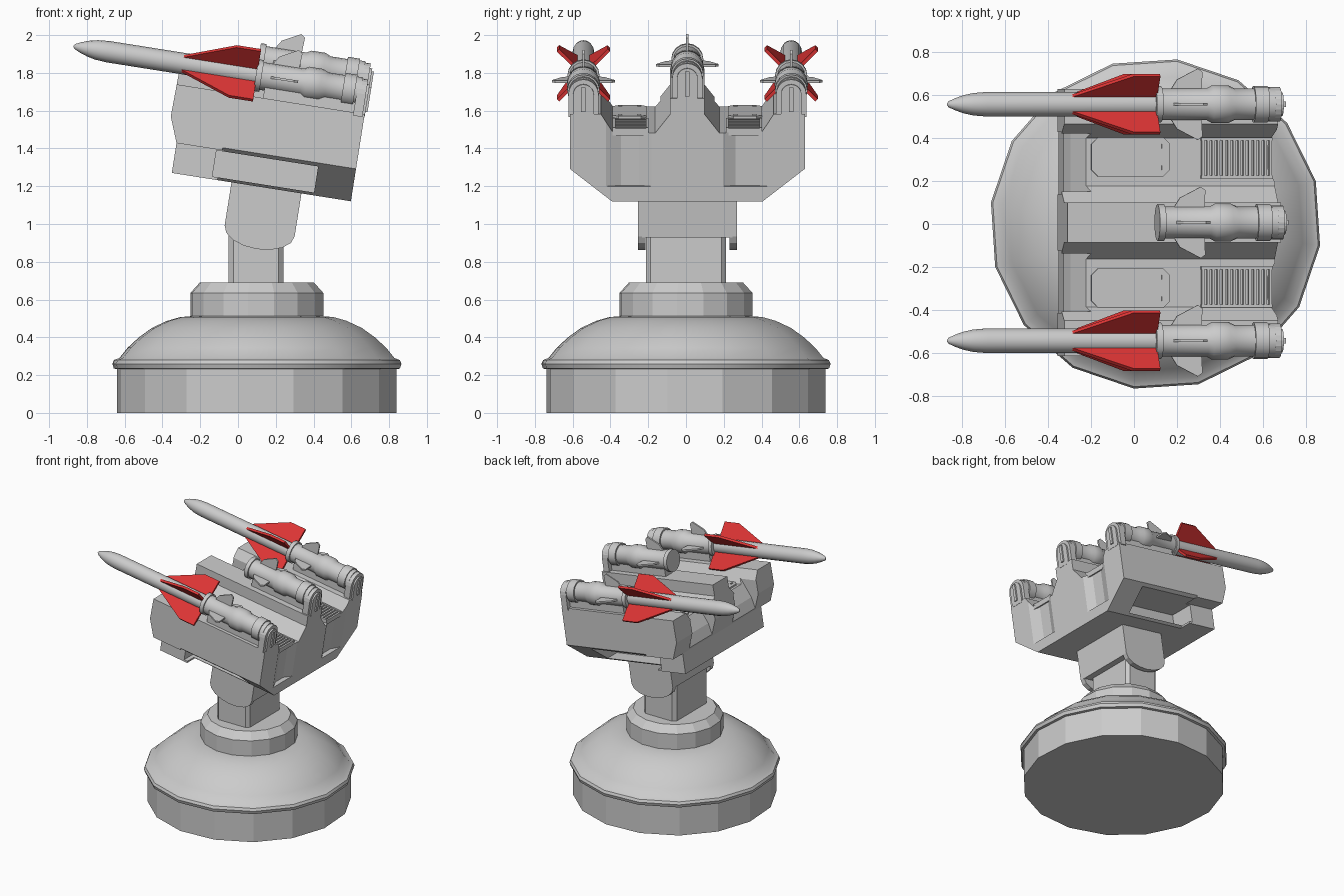
import bpy, bmesh, math
from mathutils import Matrix

if "Cube" in bpy.data.objects:
    bpy.data.objects.remove(bpy.data.objects["Cube"])

CX = 0.10                                            # base centre in x
HEAD = Matrix.Translation((0, 0.007, 0)) @ Matrix.Rotation(math.radians(9), 4, 'Y')
ROOT = Matrix.Identity(4)

red = bpy.data.materials.new("red_paint")
red.diffuse_color = (0.72, 0.035, 0.035, 1)
red.use_nodes = True
red.node_tree.nodes["Principled BSDF"].inputs["Base Color"].default_value = red.diffuse_color


def finish(name, bm, frame, mat=None, smooth=None):
    bmesh.ops.recalc_face_normals(bm, faces=bm.faces)
    me = bpy.data.meshes.new(name)
    bm.to_mesh(me)
    bm.free()
    ob = bpy.data.objects.new(name, me)
    bpy.context.collection.objects.link(ob)
    ob.matrix_world = frame
    if mat:
        me.materials.append(mat)
    if smooth:
        bpy.ops.object.select_all(action='DESELECT')
        ob.select_set(True)
        bpy.context.view_layer.objects.active = ob
        bpy.ops.object.shade_smooth_by_angle(angle=math.radians(smooth))
    return ob


def prism(name, pts, axis, lo, hi, frame=HEAD, move=None, mat=None):
    """Outline extruded along an axis: x takes (y,z), y takes (x,z), z takes (x,y)."""
    at = {'x': lambda p, h: (h, p[0], p[1]),
          'y': lambda p, h: (p[0], h, p[1]),
          'z': lambda p, h: (p[0], p[1], h)}[axis]
    bm = bmesh.new()
    a = [bm.verts.new(at(p, lo)) for p in pts]
    b = [bm.verts.new(at(p, hi)) for p in pts]
    bm.faces.new(a)
    bm.faces.new(b)
    n = len(pts)
    for i in range(n):
        j = (i + 1) % n
        bm.faces.new((a[i], a[j], b[j], b[i]))
    if move:
        bm.transform(move)
    return finish(name, bm, frame, mat)


def box(name, x, y, z, frame=HEAD):
    return prism(name, [(x[0], y[0]), (x[1], y[0]), (x[1], y[1]), (x[0], y[1])],
                 'z', z[0], z[1], frame)


def lathe(name, prof, axis, c, frame, n=16, phase=0.0, smooth=None):
    """Profile of (height, radius) turned about z or x through c."""
    bm = bmesh.new()
    rings = []
    for h, r in prof:
        ring = []
        for i in range(n):
            t = math.radians(phase) + 2 * math.pi * i / n
            p, q = c[0] + r * math.cos(t), c[1] + r * math.sin(t)
            ring.append(bm.verts.new((p, q, h) if axis == 'z' else (h, p, q)))
        rings.append(ring)
    for a, b in zip(rings, rings[1:]):
        for i in range(n):
            j = (i + 1) % n
            bm.faces.new((a[i], a[j], b[j], b[i]))
    bm.faces.new(rings[0])
    bm.faces.new(rings[-1])
    return finish(name, bm, frame, smooth=smooth)


def cut(ob, cutters):
    for c in cutters:
        m = ob.modifiers.new("cut", 'BOOLEAN')
        m.operation, m.solver, m.object = 'DIFFERENCE', 'EXACT', c
    bpy.context.view_layer.update()
    dg = bpy.context.evaluated_depsgraph_get()
    me = bpy.data.meshes.new_from_object(ob.evaluated_get(dg))
    ob.modifiers.clear()
    ob.data = me
    for c in cutters:
        bpy.data.objects.remove(c)


# Base drum, dome with rim, collar
lathe("base_drum", [(0, .746), (.24, .746)], 'z', (CX, 0), ROOT, phase=-7.5)
lathe("base_dome", [(.23, .74), (.235, .764), (.26, .772), (.28, .763), (.29, .735), (.345, .69),
                    (.40, .63), (.45, .56), (.487, .48), (.507, .41), (.513, .34)],
      'z', (CX, 0), ROOT, phase=-7.5, smooth=35)
lathe("collar", [(.50, .355), (.635, .355), (.69, .305)], 'z', (CX, 0), ROOT, phase=-7.5)

# Column with softened upright edges
k = .025
prism("column", [(-.05 + k, -.212), (.24 - k, -.212), (.24, -.212 + k), (.24, .212 - k),
                 (.24 - k, .212), (-.05 + k, .212), (-.05, .212 - k), (-.05, -.212 + k)],
      'z', .68, 1.1, ROOT)

# Tilting yoke with rounded ears
box("yoke_block", (-.225, .15), (-.24, .24), (.965, 1.25))
arc = [(-.0375 + .1875 * math.cos(t), .97 + .098 * math.sin(t))
       for t in [math.pi + math.pi * i / 8 for i in range(9)]]
for s in (1, -1):
    prism("yoke_ear", arc + [(.15, 1.25), (-.225, 1.25)], 'y', s * .222, s * .262)

# Launcher body: side profile carved by cutters
body = prism("launcher_body", [(-.545, 1.2), (.415, 1.2), (.415, 1.752), (-.59, 1.752),
                               (-.597, 1.495), (-.545, 1.36)], 'y', -.622, .622)
cutters = []
for s in (1, -1):
    def m(pts):
        return [(s * y, w) for y, w in pts]
    # trough between pods
    cutters.append(prism("c", m([(.092, 1.9), (.092, 1.665), (.17, 1.566), (.393, 1.566),
                                 (.457, 1.667), (.7, 1.667), (.7, 1.9)]), 'x', -.8, .6))
    # lower chamfer, side notch, front step
    cutters.append(prism("c", m([(.374, 1.18), (.65, 1.3955), (.65, 1.18)]), 'x', -.3, .6))
    cutters.append(box("c", (-.33, .215), tuple(sorted((s * .3, s * .8))), (1.215, 1.355)))
    cutters.append(box("c", (-.8, -.29), tuple(sorted((s * .5, s * .8))), (1.1, 1.36)))
    # rear groove
    cutters.append(prism("c", [(.43, s * .16), (.43, s * .465), (.38, s * .35), (.38, s * .255)],
                         'z', 1.28, 1.65))
    # front slope of trough
    cutters.append(prism("c", [(-.455, 1.6), (-.53, 1.46), (-.56, 1.34), (-.7, 1.34), (-.7, 1.6)],
                         'y', s * .13, s * .42))
cut(body, cutters)

# Trough hatches and grilles
for s in (1, -1):
    y0, y1, c = .215, .395, .03
    hatch = [(-.45 + c, y0), (-.08 - c, y0), (-.08, y0 + c), (-.08, y1 - c),
             (-.08 - c, y1), (-.45 + c, y1), (-.45, y1 - c), (-.45, y0 + c)]
    prism("hatch", [(u, s * y) for u, y in hatch], 'z', 1.55, 1.578)
    for u in (-.42, -.12):
        for y in (.255, .355):
            box("hatch_bolt", (u, u + .012), (s * y - .01, s * y + .01), (1.57, 1.584))
    for y in (.212, .388):
        box("grille_rail", (.065, .40), (s * y - .007, s * y + .007), (1.55, 1.592))
    for i in range(14):
        u = .068 + i * .0245
        box("grille_slat", (u, u + .013), (s * .30 - .085, s * .30 + .085), (1.55, 1.588))

TUBE = [(-.186, .075), (-.186, .085), (-.155, .085), (-.155, .074), (.06, .074), (.085, .088),
        (.16, .088), (.19, .074), (.28, .074), (.28, .086), (.345, .086), (.345, .077), (.376, .077)]
TUBE_FIN = [(-.115, .06), (-.08, .115), (.018, .166), (.04, .15), (.035, .06)]
MISSILE = [(-1.163, .004), (-1.155, .014), (-1.125, .028), (-1.085, .042), (-1.04, .052),
           (-.98, .057), (-.18, .057)]
MISSILE_FIN = [(-.60, .045), (-.31, .19), (-.18, .19), (-.18, .045)]

for y, w, top in ((-.55, 1.781, 1.66), (0, 1.867, 1.745), (.55, 1.781, 1.66)):
    # Launch tube with three small fins
    lathe("launch_tube", TUBE, 'x', (y, w), HEAD, smooth=30)
    for a in (0, 90, -90):
        mv = Matrix.Translation((0, y, w)) @ Matrix.Rotation(math.radians(a), 4, 'X')
        prism("tube_fin", TUBE_FIN, 'y', -.006, .006, move=mv)

    # Rear arch support, saddle and latch rib
    def arch(r):
        return [(y + r * math.cos(math.pi * i / 10), w - .01 + r * math.sin(math.pi * i / 10))
                for i in range(11)] + [(y - r, top - .01), (y + r, top - .01)]
    prism("rear_arch", arch(.08), 'x', .355, .405)
    prism("arch_plate", arch(.055), 'x', .40, .417)
    box("latch_rib", (.41, .428), (y - .012, y + .012), (top + .02, w + .03))
    box("tube_saddle", (-.13, .36), (y - .045, y + .045), (top - .01, w - .05))

    # Missile with four red fins on the outer tubes
    if y:
        lathe("missile", MISSILE, 'x', (y, w), HEAD, smooth=30)
        for a in (45, 135, 225, 315):
            mv = Matrix.Translation((0, y, w)) @ Matrix.Rotation(math.radians(a), 4, 'X')
            prism("missile_fin", MISSILE_FIN, 'y', -.009, .009, move=mv, mat=red)
